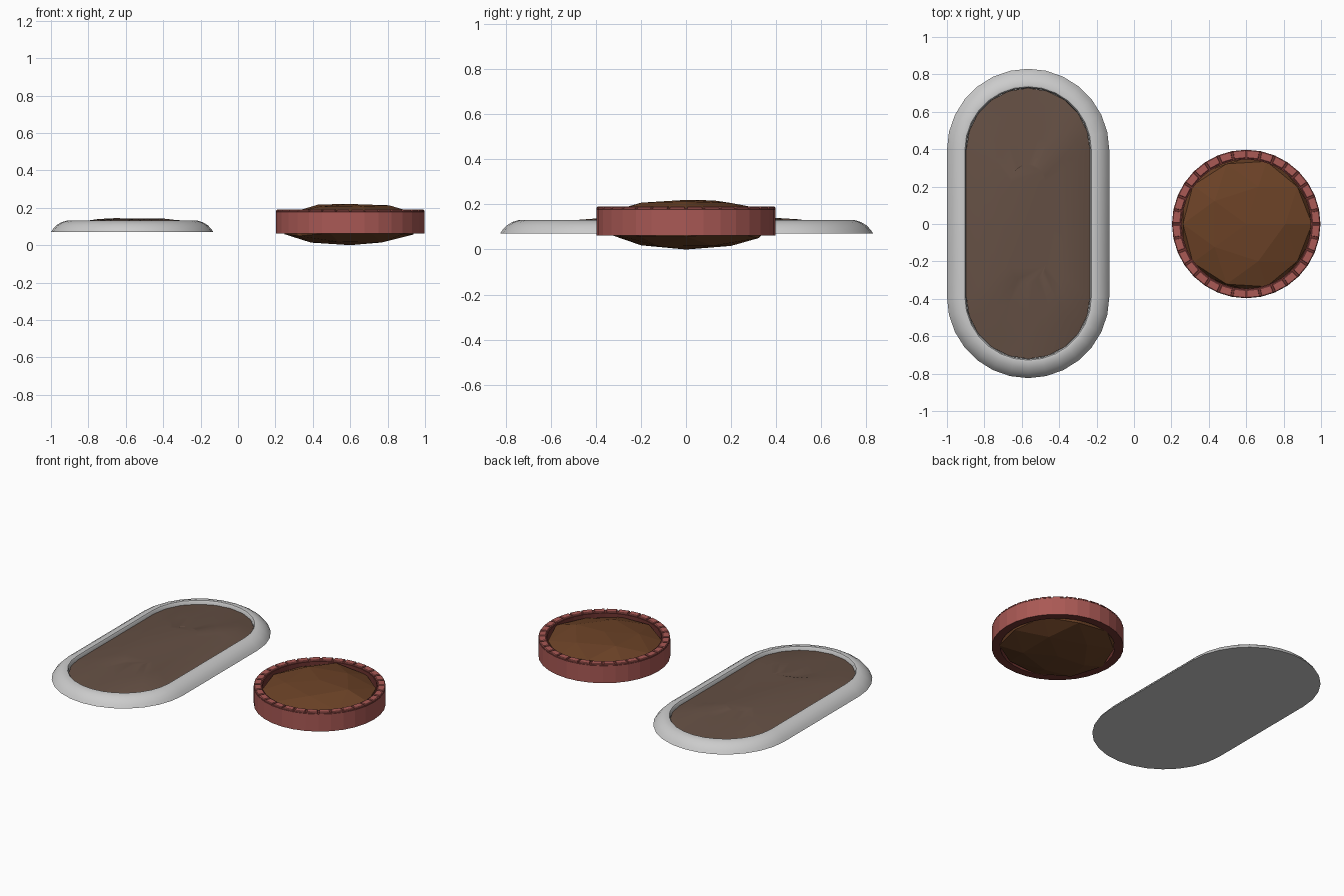
import bpy, bmesh, math, random

if "Cube" in bpy.data.objects:
    bpy.data.objects.remove(bpy.data.objects["Cube"])

random.seed(4)


def material(name, rgb):
    m = bpy.data.materials.new(name)
    m.diffuse_color = (*rgb, 1)
    m.use_nodes = True
    m.node_tree.nodes["Principled BSDF"].inputs["Base Color"].default_value = m.diffuse_color
    return m


BRICK = material("brick red", (0.40, 0.10, 0.09))
MORTAR = material("mortar", (0.16, 0.035, 0.03))
SOIL = material("soil", (0.15, 0.055, 0.02))
DARK_SOIL = material("dark soil", (0.13, 0.08, 0.058))


def add_object(name, bm, loc, mats=(), smooth=None):
    bmesh.ops.recalc_face_normals(bm, faces=bm.faces)
    mesh = bpy.data.meshes.new(name)
    bm.to_mesh(mesh)
    bm.free()
    ob = bpy.data.objects.new(name, mesh)
    ob.location = loc
    bpy.context.collection.objects.link(ob)
    for m in mats:
        mesh.materials.append(m)
    if smooth:
        bpy.ops.object.select_all(action='DESELECT')
        ob.select_set(True)
        bpy.context.view_layer.objects.active = ob
        bpy.ops.object.shade_smooth_by_angle(angle=math.radians(smooth))
    return ob


def oval(r, half, n=14):
    # stadium outline: two half circles joined by straight sides
    pts = []
    for side in (1, -1):
        for i in range(n + 1):
            a = math.pi * i / n
            pts.append((side * r * math.cos(a), side * (half + r * math.sin(a))))
    return pts


def bridge(bm, a, b):
    n = len(a)
    return [bm.faces.new((a[i], a[(i + 1) % n], b[(i + 1) % n], b[i])) for i in range(n)]


# oval bed: stone rim with a rounded outer edge and a flat underside
R, HALF, BED = 0.434, 0.393, (-0.566, 0.003, 0)
bm = bmesh.new()
loops = []
for inset, z in [(0, 0.07), (0.012, 0.088), (0.03, 0.107), (0.055, 0.122),
                 (0.085, 0.131), (0.096, 0.129), (0.102, 0.121), (0.104, 0.085)]:
    loops.append([bm.verts.new((x, y, z)) for x, y in oval(R - inset, HALF)])
for a, b in zip(loops, loops[1:]):
    bridge(bm, a, b)
bm.faces.new(loops[0])
bm.faces.new(loops[-1])
add_object("oval_rim", bm, BED, smooth=40)

# oval bed: gently uneven soil
bm = bmesh.new()
loops = []
for k, z in [(1, 0.106), (0.8, 0.122), (0.55, 0.136), (0.28, 0.138)]:
    ring = []
    for x, y in oval(0.331 * k, HALF * (0.4 + 0.6 * k), 10):
        bump = 0.012 * math.sin(9 * x + 2) * math.cos(6 * y) + random.uniform(-.004, .004)
        ring.append(bm.verts.new((x, y, z + (bump if k < 1 else 0))))
    loops.append(ring)
for a, b in zip(loops, loops[1:]):
    bridge(bm, a, b)
bmesh.ops.triangulate(bm, faces=[bm.faces.new(loops[-1])])
add_object("oval_soil", bm, BED, [DARK_SOIL], smooth=30)

# round bed: brick wall ring, dark mortar on top
N, PLOT = 32, (0.6, 0, 0)
bm = bmesh.new()
loops = []
for r, z in [(0.345, 0.063), (0.397, 0.063), (0.397, 0.178), (0.392, 0.183), (0.345, 0.183)]:
    loops.append([bm.verts.new((r * math.cos(math.tau * i / N),
                                r * math.sin(math.tau * i / N), z)) for i in range(N)])
for j in range(5):
    for f in bridge(bm, loops[j], loops[(j + 1) % 5]):
        f.material_index = 0 if j == 1 else 1
add_object("brick_wall", bm, PLOT, [BRICK, MORTAR])

# round bed: top bricks, tapered towards their upper face
bm = bmesh.new()
for i in range(N):
    rows = []
    for z, d in [(0.18, 0), (0.186, 0), (0.19, 0.004)]:
        a0 = math.tau * (i + 0.08) / N + d
        a1 = math.tau * (i + 0.92) / N - d
        r0, r1 = 0.351 + d, 0.396 - d
        rows.append([bm.verts.new((r * math.cos(a), r * math.sin(a), z))
                     for r, a in [(r0, a0), (r1, a0), (r1, a1), (r0, a1)]])
    bridge(bm, rows[0], rows[1])
    bridge(bm, rows[1], rows[2])
    bm.faces.new(rows[2])
add_object("top_bricks", bm, PLOT, [BRICK])

# round bed: faceted lump of soil bulging above and below the wall
bm = bmesh.new()
bmesh.ops.create_icosphere(bm, subdivisions=2, radius=1)
for v in bm.verts:
    r = math.hypot(v.co.x, v.co.y)
    z = v.co.z
    widen = 0.355 * (1.12 if 0.3 < r < 0.95 else 1)
    rr = min(r * widen, 0.352)
    if r > 0:
        v.co.x *= rr / r
        v.co.y *= rr / r
    lump = random.uniform(-0.011, 0.011) if abs(z) > 0.4 else 0
    v.co.z = max(0.002, min(0.225, 0.115 + 0.108 * z + lump))
bm.verts.ensure_lookup_table()
min(bm.verts, key=lambda v: v.co.z).co.z = 0
add_object("round_soil", bm, PLOT, [SOIL])
